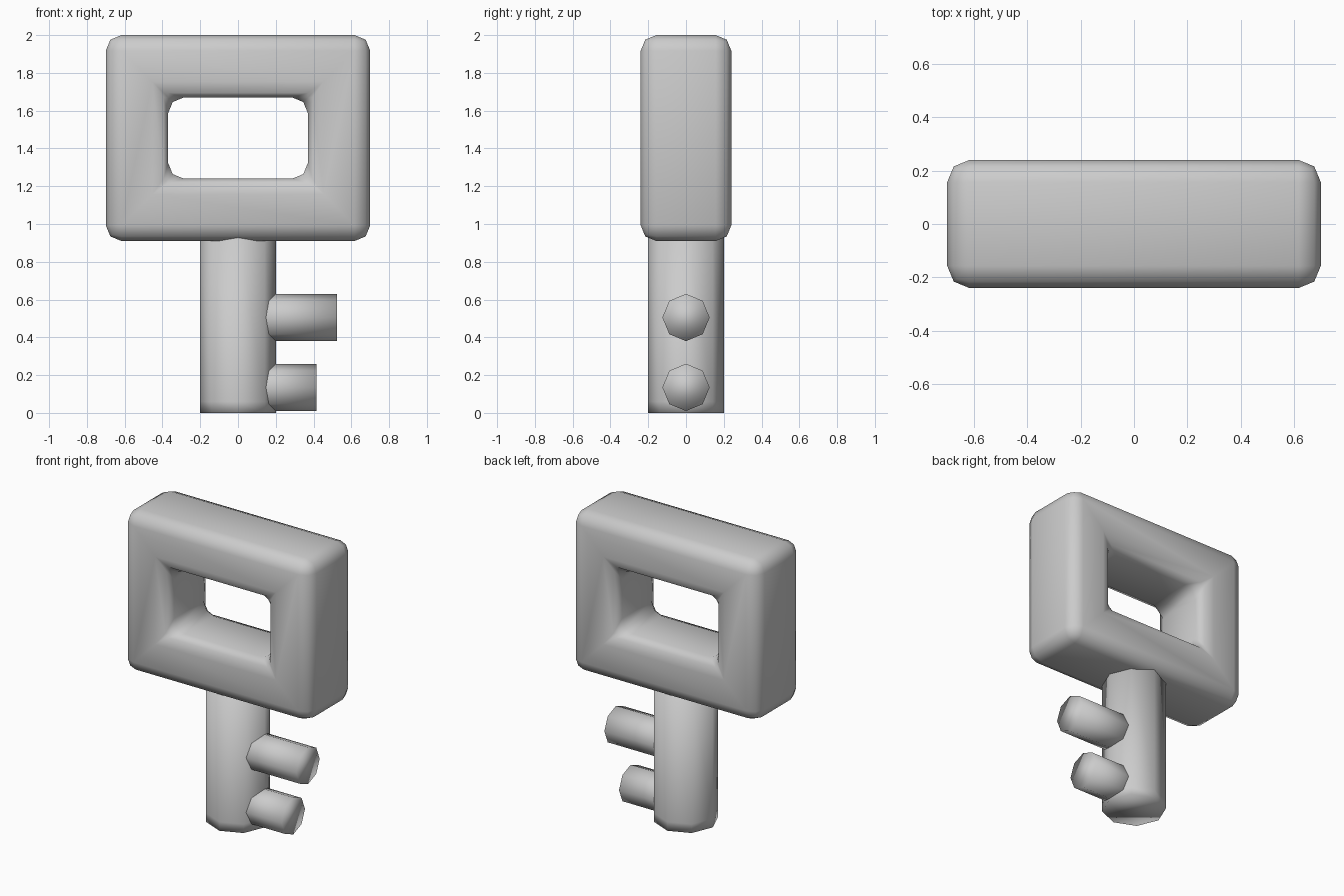
import bpy, bmesh
from math import pi
from mathutils import Matrix

if "Cube" in bpy.data.objects:
    bpy.data.objects.remove(bpy.data.objects["Cube"])


def finish(bm, name):
    bmesh.ops.recalc_face_normals(bm, faces=bm.faces)
    for f in bm.faces:
        f.smooth = True
    mesh = bpy.data.meshes.new(name)
    bm.to_mesh(mesh)
    bm.free()
    ob = bpy.data.objects.new(name, mesh)
    bpy.context.collection.objects.link(ob)
    return ob


def rod(name, radius, start, end, matrix, loop=None):
    """Eight-sided rod along local z, corners on the axes."""
    bm = bmesh.new()
    bmesh.ops.create_cone(bm, cap_ends=True, segments=8, radius1=radius,
                          radius2=radius, depth=end - start,
                          matrix=Matrix.Translation((0, 0, (start + end) / 2)))
    # make sure a corner lies on the local x axis
    if not any(abs(v.co.y) < 1e-4 for v in bm.verts):
        bmesh.ops.rotate(bm, verts=bm.verts, cent=(0, 0, 0),
                         matrix=Matrix.Rotation(pi / 8, 3, 'Z'))
    if loop is not None:
        bmesh.ops.bisect_plane(bm, geom=bm.verts[:] + bm.edges[:] + bm.faces[:],
                               plane_co=(0, 0, loop), plane_no=(0, 0, 1))
    bmesh.ops.transform(bm, matrix=matrix, verts=bm.verts)
    return finish(bm, name)


# Handle: rectangular ring with rounded edges
bm = bmesh.new()


def rect(hx, z0, z1, y):
    return [bm.verts.new(p) for p in
            ((-hx, y, z0), (hx, y, z0), (hx, y, z1), (-hx, y, z1))]


loops = [rect(0.70, 0.91, 2.0, -0.24), rect(0.70, 0.91, 2.0, 0.24),
         rect(0.37, 1.24, 1.67, 0.24), rect(0.37, 1.24, 1.67, -0.24)]
for k in range(4):
    a, b = loops[k], loops[(k + 1) % 4]
    for i in range(4):
        j = (i + 1) % 4
        bm.faces.new((a[i], a[j], b[j], b[i]))
bmesh.ops.recalc_face_normals(bm, faces=bm.faces)
sharp = [e for e in bm.edges if e.calc_face_angle(0) > 0.5]
bmesh.ops.bevel(bm, geom=sharp, offset=0.083, offset_type='OFFSET',
                segments=2, profile=0.5, affect='EDGES', clamp_overlap=True)
finish(bm, "handle")

# Shaft
rod("shaft", 0.2, 0.0, 1.0, Matrix.Identity(4), loop=0.06)

# Teeth
for name, z, tip in (("upper_tooth", 0.505, 0.525), ("lower_tooth", 0.135, 0.415)):
    rod(name, 0.125, 0.0, tip,
        Matrix.Translation((0, 0, z)) @ Matrix.Rotation(pi / 2, 4, 'Y'))
